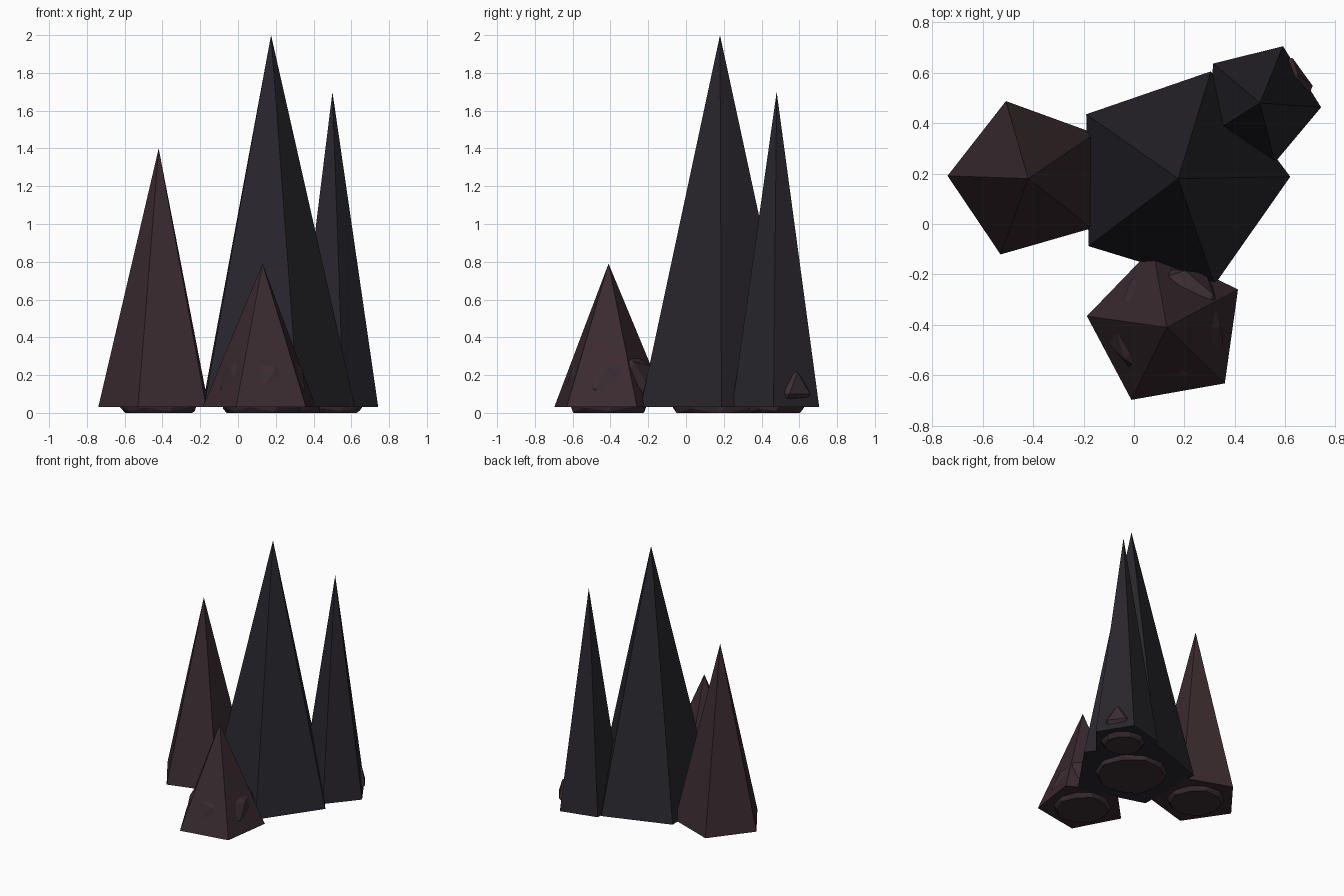
import bpy, bmesh, random
from math import radians, cos, sin, tau
from mathutils import Vector

if "Cube" in bpy.data.objects:
    bpy.data.objects.remove(bpy.data.objects["Cube"])

random.seed(4)


def material(name, rgb):
    m = bpy.data.materials.new(name)
    m.diffuse_color = (*rgb, 1)
    m.use_nodes = True
    m.node_tree.nodes["Principled BSDF"].inputs["Base Color"].default_value = m.diffuse_color
    return m


slate = material("slate", (0.021, 0.019, 0.025))
maroon = material("maroon", (0.042, 0.024, 0.029))
stone = material("stone", (0.042, 0.026, 0.032))


def add_object(name, bm, mat):
    bmesh.ops.recalc_face_normals(bm, faces=bm.faces[:])
    me = bpy.data.meshes.new(name)
    bm.to_mesh(me)
    bm.free()
    me.materials.append(mat)
    ob = bpy.data.objects.new(name, me)
    bpy.context.collection.objects.link(ob)
    return ob


# five-sided spire with a closed base
def spire(name, x, y, radius, top, angle, mat, base=0.03):
    bm = bmesh.new()
    ring = [bm.verts.new((x + radius * cos(radians(angle) + i * tau / 5),
                          y + radius * sin(radians(angle) + i * tau / 5), base))
            for i in range(5)]
    tip = bm.verts.new((x, y, top))
    bm.faces.new(ring[::-1])
    for i in range(5):
        bm.faces.new((ring[i], ring[(i + 1) % 5], tip))
    add_object(name, bm, mat)


# faceted boulder inside the spire foot, cut flat on the ground
def boulder(name, x, y, radius, height, bump=None):
    bm = bmesh.new()
    bmesh.ops.create_icosphere(bm, subdivisions=2, radius=radius)
    for v in bm.verts:
        v.co *= random.uniform(0.97, 1.03)
    if bump:
        a, reach = radians(bump[0]), bump[1]
        d = Vector((cos(a), sin(a), 0.35)).normalized()
        for v in sorted(bm.verts, key=lambda v: -v.co.dot(d))[:3]:
            v.co = v.co.normalized() * reach
    bmesh.ops.translate(bm, verts=bm.verts[:], vec=(x, y, height))
    geom = bm.verts[:] + bm.edges[:] + bm.faces[:]
    cut = bmesh.ops.bisect_plane(bm, geom=geom, plane_co=(0, 0, 0),
                                 plane_no=(0, 0, -1), clear_outer=True)
    edges = [e for e in cut["geom_cut"] if isinstance(e, bmesh.types.BMEdge)]
    bmesh.ops.contextual_create(bm, geom=edges)
    add_object(name, bm, stone)


# name, x, y, radius, top, angle, material, boulder radius, boulder height, bump
parts = [
    ("main", 0.175, 0.18, 0.445, 2.0, 1, slate, 0.29, 0.15, None),
    ("left", -0.42, 0.18, 0.32, 1.4, 178, maroon, 0.23, 0.13, None),
    ("back", 0.50, 0.48, 0.243, 1.7, -4, slate, 0.17, 0.10, (34, 0.22)),
    ("front", 0.13, -0.41, 0.32, 0.79, 28, maroon, 0.23, 0.13, (64, 0.265)),
]
for name, x, y, r, top, ang, mat, br, bh, bump in parts:
    spire(name + "_spire", x, y, r, top, ang, mat)
    boulder(name + "_boulder", x, y, br, bh, bump)
